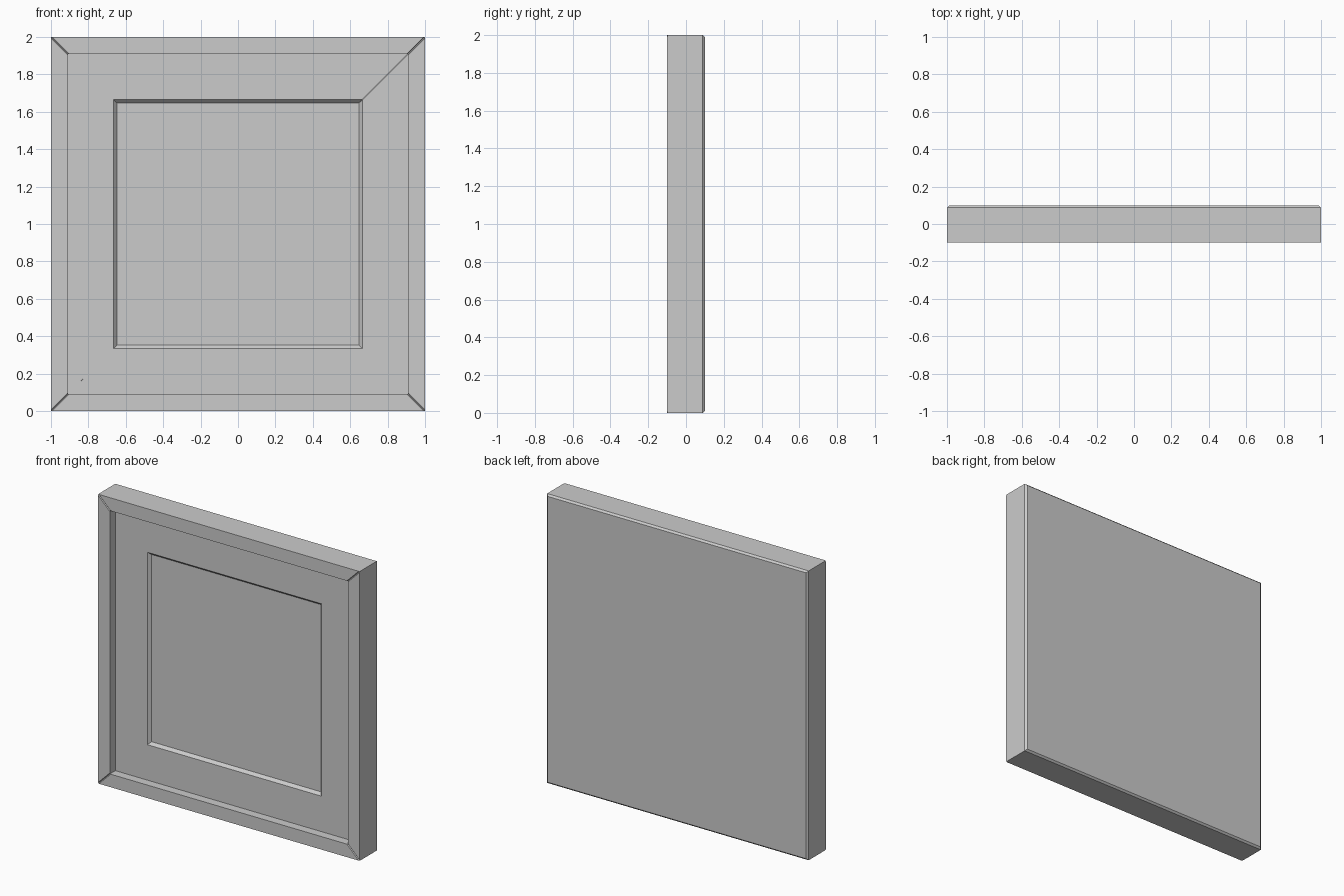
import bpy, bmesh, math
from mathutils import Matrix, Vector

if "Cube" in bpy.data.objects:
    bpy.data.objects.remove(bpy.data.objects["Cube"])

HALF = 1.0       # half of the outer size
RAIL = 0.09      # width of the frame rails
FRONT, BACK = -0.10, 0.10
MAT_Y, PICTURE_Y = -0.04, -0.02
CHAMFER_Y = 0.088

grey = bpy.data.materials.new("grey")
grey.diffuse_color = (0.6, 0.6, 0.6, 1)
grey.use_nodes = True
grey.node_tree.nodes["Principled BSDF"].inputs["Base Color"].default_value = grey.diffuse_color


def finish(bm, name):
    bmesh.ops.recalc_face_normals(bm, faces=bm.faces)
    mesh = bpy.data.meshes.new(name)
    bm.to_mesh(mesh)
    bm.free()
    mesh.materials.append(grey)
    obj = bpy.data.objects.new(name, mesh)
    bpy.context.collection.objects.link(obj)
    return obj


def tapered_slab(name, half_a, ya, half_b, yb):
    """Square slab whose two faces may differ in size."""
    bm = bmesh.new()
    corners = ((-1, -1), (1, -1), (1, 1), (-1, 1))
    a = [bm.verts.new((x * half_a, ya, 1 + z * half_a)) for x, z in corners]
    b = [bm.verts.new((x * half_b, yb, 1 + z * half_b)) for x, z in corners]
    bm.faces.new(a)
    bm.faces.new(b[::-1])
    for i in range(4):
        j = (i + 1) % 4
        bm.faces.new((a[i], a[j], b[j], b[i]))
    return finish(bm, name)


def mitred_piece(name, turn, section, groove=0.0):
    """Mitred side of a square; section lists (distance from centre, y)."""
    bm = bmesh.new()
    ends = [[bm.verts.new((s * r, y, -r)) for r, y in section] for s in (-1, 1)]
    bm.faces.new(ends[0])
    bm.faces.new(ends[1][::-1])
    n = len(section)
    for i in range(n):
        j = (i + 1) % n
        bm.faces.new((ends[0][i], ends[0][j], ends[1][j], ends[1][i]))
    if groove:
        # Ease the front edge of each mitre so the joint reads as a fine groove
        edges = [e for e in bm.edges
                 if all(abs(v.co.y - FRONT) < 1e-5 for v in e.verts)
                 and e.verts[0].co.x * e.verts[1].co.x > 0]
        bmesh.ops.bevel(bm, geom=edges, offset=groove, segments=1, affect='EDGES')
    bm.transform(Matrix.Translation((0, 0, 1)) @ Matrix.Rotation(turn * math.pi / 2, 4, 'Y'))
    return finish(bm, name)


# Four mitred rails and the four sides of the bevelled mount
inner = HALF - RAIL
rail_section = [(HALF, FRONT), (HALF, CHAMFER_Y), (inner, CHAMFER_Y), (inner, FRONT)]
mount_section = [(inner, MAT_Y), (inner, PICTURE_Y), (0.647, PICTURE_Y), (0.665, MAT_Y)]
for turn, side in enumerate(("bottom", "left", "top", "right")):
    mitred_piece(side + "_rail", turn, rail_section, 0.005)
    mitred_piece(side + "_mount", turn, mount_section)

# Picture panel behind the mount opening
tapered_slab("picture_panel", inner, PICTURE_Y, inner, PICTURE_Y + 0.02)

# Back board with chamfered rim
tapered_slab("back_board", HALF, CHAMFER_Y, HALF - 0.012, BACK)
